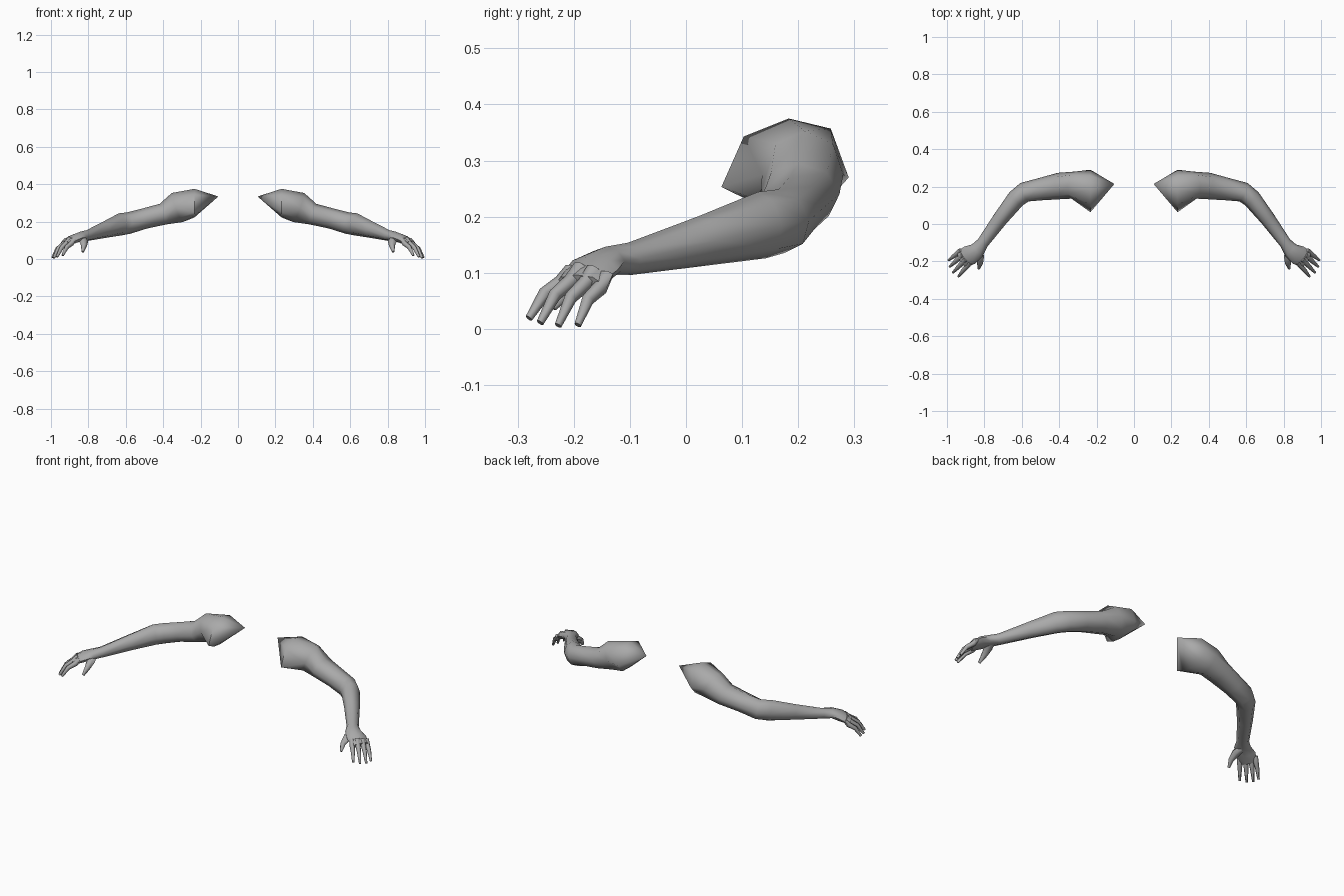
import bpy, bmesh
from math import cos, sin, tau, radians
from mathutils import Vector

cube = bpy.data.objects.get("Cube")
if cube:
    bpy.data.objects.remove(cube, do_unlink=True)

skin = bpy.data.materials.new("plain grey")
skin.use_nodes = True
GREY = (0.4, 0.4, 0.4, 1)
skin.diffuse_color = GREY
skin.node_tree.nodes["Principled BSDF"].inputs["Base Color"].default_value = GREY


def rings_along(path, sides):
    """Elliptical rings (x, y, z, half width, half height) square to the path."""
    centres = [Vector(p[:3]) for p in path]
    rings = []
    for i, (c, p) in enumerate(zip(centres, path)):
        before = centres[max(i - 1, 0)]
        after = centres[min(i + 1, len(path) - 1)]
        ahead = ((c - before).normalized() + (after - c).normalized()).normalized()
        side = Vector((0, 0, 1)).cross(ahead).normalized()
        up = ahead.cross(side)
        turns = [tau * k / sides for k in range(sides)]
        rings.append([c + side * p[3] * cos(a) + up * p[4] * sin(a) for a in turns])
    return rings


def loft(name, rings, apex=None):
    """Skin rings into a mirrored pair of limbs, closed at both ends."""
    bm = bmesh.new()
    loops = [[bm.verts.new(p) for p in ring] for ring in rings]
    n = len(loops[0])
    for a, b in zip(loops, loops[1:]):
        for k in range(n):
            bm.faces.new((a[k], a[(k + 1) % n], b[(k + 1) % n], b[k]))
    bm.faces.new(loops[-1])
    cone = []
    if apex:
        tip = bm.verts.new(apex)
        for k in range(n):
            cone.append(bm.faces.new((tip, loops[0][(k + 1) % n], loops[0][k])))
    else:
        bm.faces.new(loops[0][::-1])
    bmesh.ops.recalc_face_normals(bm, faces=bm.faces)
    for f in bm.faces:
        f.smooth = f not in cone
    mesh = bpy.data.meshes.new(name)
    bm.to_mesh(mesh)
    bm.free()
    mesh.set_sharp_from_angle(angle=radians(62))
    mesh.materials.append(skin)
    obj = bpy.data.objects.new(name, mesh)
    bpy.context.collection.objects.link(obj)
    obj.modifiers.new("Mirror", "MIRROR").use_mirror_merge = False


# Arm from shoulder to knuckles, with a pointed shoulder end
shoulder = [(.29, .27), (.258, .357), (.183, .375), (.103, .343),
            (.063, .253), (.11, .23), (.17, .222), (.25, .225)]
arm_path = [
    (.24, .18, .3, .1, .08),
    (.325, .208, .275, .073, .083),
    (.4, .203, .24, .071, .058),
    (.5, .186, .216, .06, .055),
    (.585, .17, .192, .054, .058),
    (.63, .135, .185, .05, .06),
    (.713, .03, .157, .041, .045),
    (.808, -.1, .125, .032, .029),
    (.838, -.14, .121, .042, .026),
    (.88, -.167, .106, .054, .024),
    (.922, -.192, .082, .047, .016),
]
arm_rings = rings_along(arm_path, 8)
arm_rings[0] = [Vector((.233, y, z)) for y, z in shoulder]
loft("arm", arm_rings, apex=(.105, .214, .334))

# Fingers: knuckle and tip, with a slightly raised middle joint
fingers = {
    "index_finger": ((.89, -.222, .083), (.938, -.28, .019)),
    "middle_finger": ((.915, -.205, .085), (.968, -.26, .011)),
    "ring_finger": ((.932, -.18, .08), (.985, -.228, .006)),
    "little_finger": ((.94, -.153, .073), (.991, -.193, .007)),
}
for name, (base, tip) in fingers.items():
    base, tip = Vector(base), Vector(tip)
    root = base + (base - tip) * 0.3 + Vector((0, 0, .005))
    joint = base.lerp(tip, 0.45) + Vector((.004, -.004, .009))
    path = [(*root, .014, .011), (*base, .014, .014),
            (*joint, .011, .012), (*tip, .006, .007)]
    loft(name, rings_along(path, 6))

# Thumb
loft("thumb", rings_along([
    (.838, -.135, .115, .022, .018),
    (.825, -.175, .095, .024, .02),
    (.823, -.21, .07, .016, .016),
    (.83, -.238, .038, .007, .008),
], 6))
